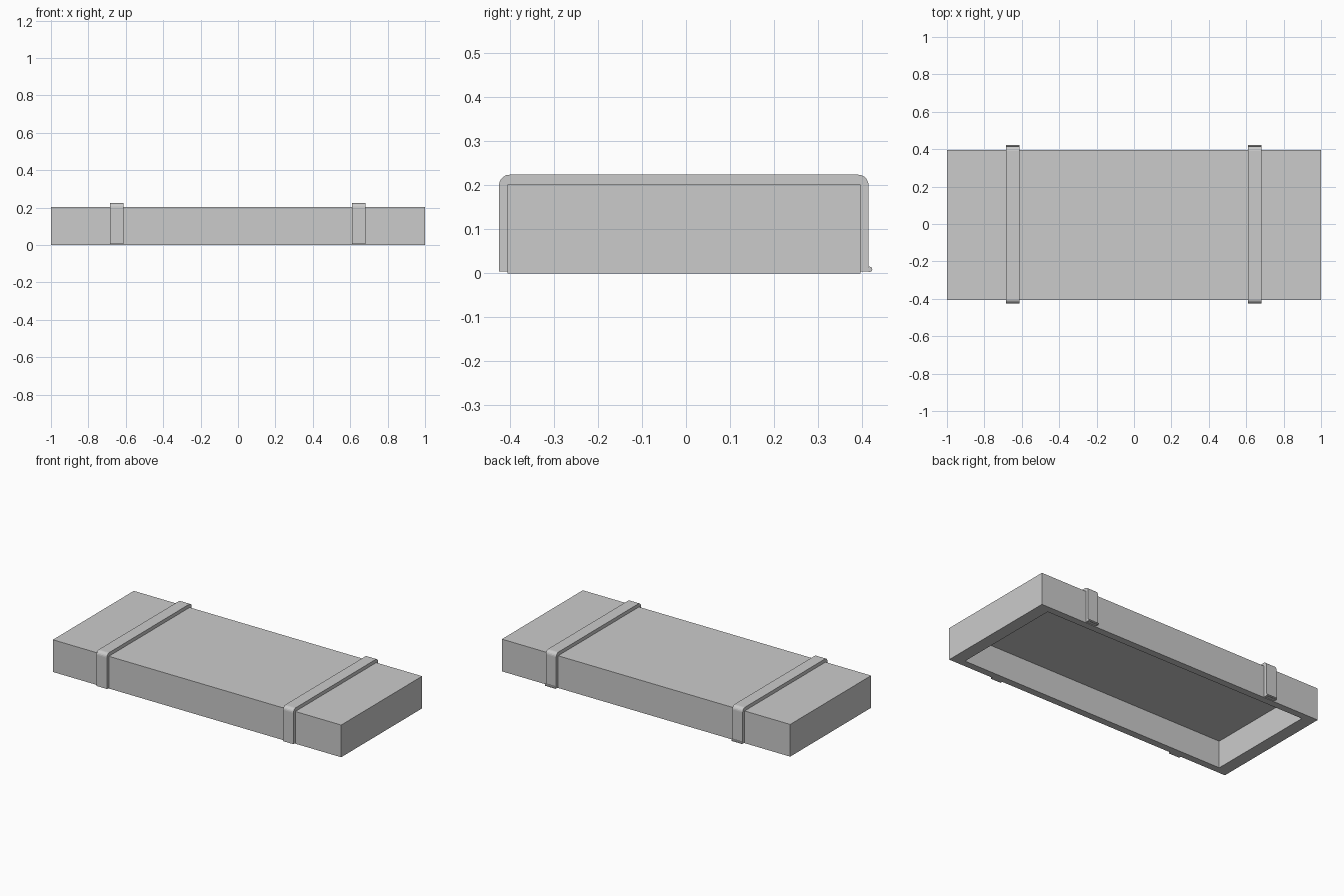
import bpy
import bmesh
import math

if "Cube" in bpy.data.objects:
    bpy.data.objects.remove(bpy.data.objects["Cube"])

CY = -0.005           # body sits slightly off centre because of the clasp lips
HALF_X, HALF_Y, TOP = 1.0, 0.401, 0.202


def finish(name, bm):
    bmesh.ops.recalc_face_normals(bm, faces=bm.faces)
    mesh = bpy.data.meshes.new(name)
    bm.to_mesh(mesh)
    bm.free()
    obj = bpy.data.objects.new(name, mesh)
    bpy.context.collection.objects.link(obj)
    return obj


def extrude_x(name, profile, x0, x1):
    """Extrude a closed (y, z) profile from x0 to x1."""
    bm = bmesh.new()
    face = bm.faces.new([bm.verts.new((x0, y, z)) for y, z in profile])
    ext = bmesh.ops.extrude_face_region(bm, geom=[face])
    verts = [v for v in ext["geom"] if isinstance(v, bmesh.types.BMVert)]
    bmesh.ops.translate(bm, verts=verts, vec=(x1 - x0, 0, 0))
    return finish(name, bm)


def arc(cy, cz, r, a0, a1, n):
    angles = [math.radians(a0 + (a1 - a0) * i / n) for i in range(n + 1)]
    return [(cy + r * math.cos(a), cz + r * math.sin(a)) for a in angles]


# Lid shell: box with the underside inset and pushed up to hollow it
bm = bmesh.new()
bmesh.ops.create_cube(bm, size=1)
for v in bm.verts:
    v.co = (v.co.x * 2 * HALF_X, v.co.y * 2 * HALF_Y + CY, (v.co.z + 0.5) * TOP)
bottom = min(bm.faces, key=lambda f: f.calc_center_median().z)
bmesh.ops.inset_region(bm, faces=[bottom], thickness=0.04)
for v in bottom.verts:   # rim is wider at the short ends
    v.co.x = math.copysign(0.922, v.co.x)
    v.co.y = CY + math.copysign(0.357, v.co.y - CY)
ext = bmesh.ops.extrude_face_region(bm, geom=[bottom])
verts = [v for v in ext["geom"] if isinstance(v, bmesh.types.BMVert)]
bmesh.ops.translate(bm, verts=verts, vec=(0, 0, 0.17))
if bottom.is_valid:
    bmesh.ops.delete(bm, geom=[bottom], context="FACES_ONLY")
finish("lid_shell", bm)

# Straps: U-shaped bands with rounded shoulders, plus a small clasp lip at the back
OUT, HIGH, R, LOW = 0.42, 0.224, 0.024, 0.004
strap_profile = [(CY + OUT, LOW)]
strap_profile += arc(CY + OUT - R, HIGH - R, R, 0, 90, 5)
strap_profile += arc(CY - OUT + R, HIGH - R, R, 90, 180, 5)
strap_profile += [(CY - OUT, LOW), (CY - HALF_Y, LOW), (CY - HALF_Y, TOP),
                  (CY + HALF_Y, TOP), (CY + HALF_Y, LOW)]
lip_profile = arc(0.417, 0.009, 0.0065, 0, 315, 7)

for side, cx in (("left", -0.648), ("right", 0.646)):
    extrude_x(side + "_strap", strap_profile, cx - 0.036, cx + 0.036)
    extrude_x(side + "_strap_lip", lip_profile, cx - 0.036, cx + 0.036)
